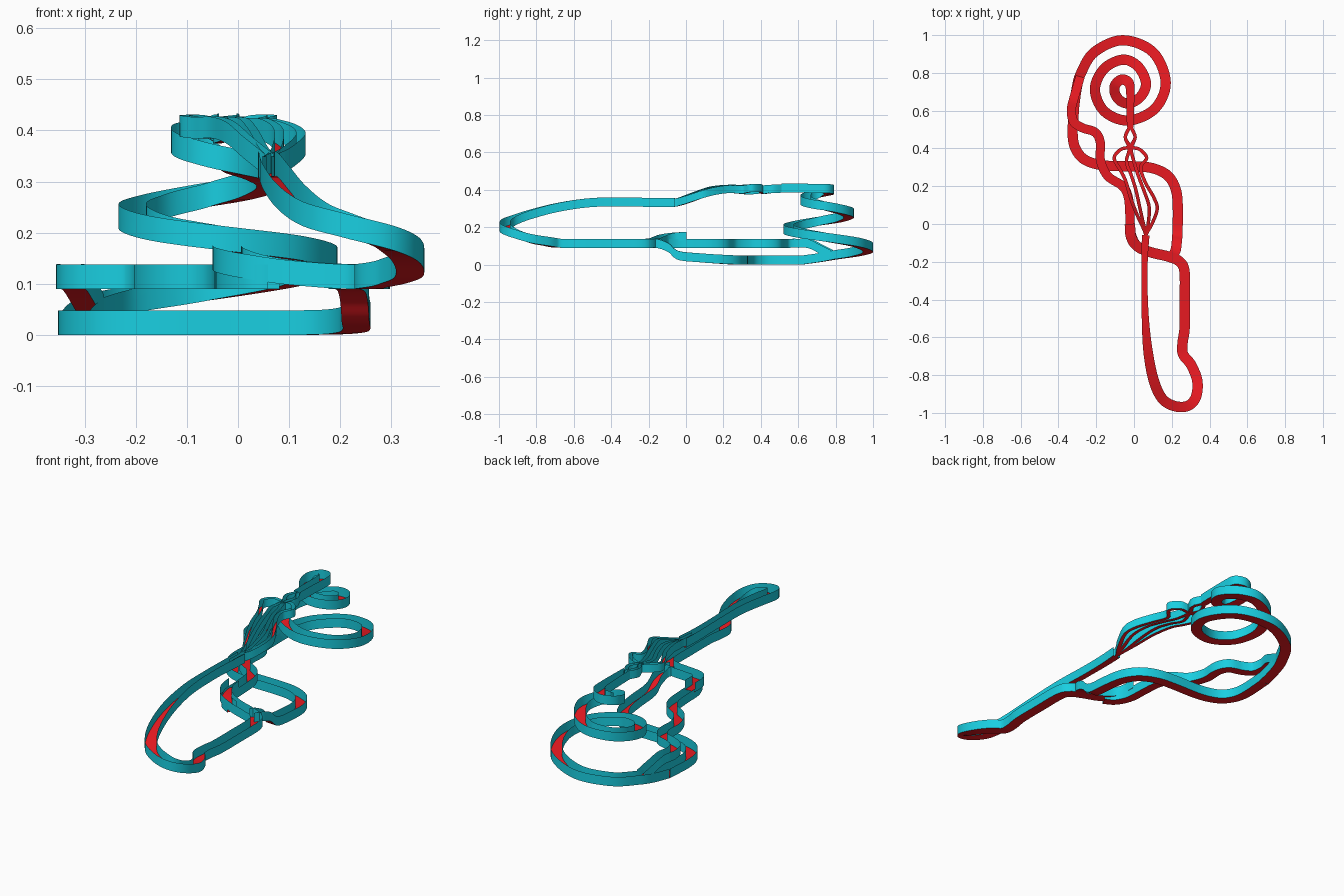
import bpy, bmesh
from mathutils import Vector


def material(name, color):
    m = bpy.data.materials.new(name)
    m.diffuse_color = color
    return m


RED = material("road_red", (0.80, 0.01, 0.015, 1))
CYAN = material("wall_cyan", (0.01, 0.62, 0.75, 1))


def spline(points, steps):
    """Smooth path through (x, y, z, width) points."""
    p = [Vector(q) for q in points]
    p = [2 * p[0] - p[1]] + p + [2 * p[-1] - p[-2]]
    out = []
    for i in range(1, len(p) - 2):
        a, b, c, d = p[i - 1:i + 3]
        for k in range(steps):
            t = k / steps
            q = 0.5 * (2 * b + (c - a) * t + (2 * a - 5 * b + 4 * c - d) * t * t
                       + (3 * b - a - 3 * c + d) * t ** 3)
            q.z = max(q.z, 0)
            out.append(q)
    return out + [p[-2]]


def track(name, points, width=0.054, wall=0.048, steps=7):
    """Open channel: red floor with a thin cyan wall on each side."""
    pts = spline([(*q, width) if len(q) == 3 else q for q in points], steps)
    bm = bmesh.new()
    prev = None
    for i, q in enumerate(pts):
        d = pts[min(i + 1, len(pts) - 1)] - pts[max(i - 1, 0)]
        side = Vector((-d.y, d.x, 0)).normalized() * q.w / 2
        c, up = Vector((q.x, q.y, q.z)), Vector((0, 0, wall))
        row = [bm.verts.new(v) for v in (c + side + up, c + side, c - side, c - side + up)]
        if prev:
            for j in range(3):
                f = bm.faces.new((prev[j], prev[j + 1], row[j + 1], row[j]))
                f.material_index = 0 if j == 1 else 1
        prev = row
    me = bpy.data.meshes.new(name)
    bm.to_mesh(me)
    bm.free()
    me.materials.append(RED)
    me.materials.append(CYAN)
    ob = bpy.data.objects.new(name, me)
    bpy.context.collection.objects.link(ob)
    bpy.context.view_layer.objects.active = ob
    ob.select_set(True)
    bpy.ops.object.shade_smooth_by_angle(angle=0.6)
    ob.select_set(False)


# Descending spiral, running from the high straight out to the low left side
track("spiral", [
    (-.02, .51, .385, .035), (-.02, .60, .385, .04), (-.02, .71, .383, .045),
    (-.03, .75, .382), (-.065, .765, .375), (-.1, .735, .365), (-.1, .69, .35),
    (-.07, .65, .335), (-.02, .64, .318), (.04, .68, .302), (.063, .75, .288),
    (.02, .835, .268), (-.06, .87, .25), (-.16, .82, .228), (-.207, .71, .208),
    (-.155, .595, .185), (-.03, .548, .165), (.11, .61, .145), (.168, .75, .122),
    (.1, .91, .095), (-.06, .973, .067), (-.21, .91, .045), (-.28, .8, .028),
    (-.303, .72, .014), (-.317, .62, 0)])

# Low road: round the left side, across, then up a ramp to rejoin the upper road
track("low_road", [
    (-.317, .62, 0), (-.325, .48, 0), (-.31, .40, 0), (-.26, .34, 0), (-.16, .31, 0),
    (0, .305, 0), (.1, .295, 0), (.18, .255, .001), (.222, .18, .005), (.232, .08, .012),
    (.23, -.04, .025), (.227, -.09, .065), (.22, -.14, .087), (.2, -.175, .09)])

# Upper left road: leaves the spiral and winds back to the middle
track("winding_road", [
    (-.285, .78, .03), (-.302, .72, .06), (-.32, .66, .088), (-.332, .6, .09),
    (-.318, .54, .09), (-.27, .508, .09), (-.205, .485, .09), (-.178, .43, .09),
    (-.178, .34, .09), (-.14, .255, .09), (-.06, .2, .09), (-.03, .14, .09),
    (-.022, .05, .09), (-.015, -.05, .09), (.02, -.12, .09), (.07, -.15, .09)], width=0.048)

# Long front loop, ending in the raised jump ramp
track("front_loop", [
    (.062, -.06, .308, .04), (.057, -.16, .308, .035), (.055, -.3, .31, .032),
    (.06, -.5, .308, .038), (.075, -.68, .283, .05), (.105, -.83, .245),
    (.15, -.925, .212), (.215, -.964, .19), (.285, -.963, .168), (.328, -.915, .143),
    (.335, -.83, .115), (.302, -.745, .1), (.26, -.69, .091), (.257, -.63, .09),
    (.268, -.55, .09), (.269, -.4, .09), (.267, -.25, .09), (.24, -.198, .09),
    (.18, -.172, .092), (.09, -.15, .1), (.02, -.12, .112), (-.015, -.07, .122),
    (-.022, 0, .127)], width=0.055)

# Narrow braided lanes over the middle, all meeting at both ends
START = [(-.02, .52, .385)]
END = [(.063, -.06, .31), (.057, -.14, .308)]
lanes = {
    "right_lane": [(.006, .46, .382), (-.015, .41, .378), (.03, .395, .388), (.067, .35, .388),
                   (.035, .3, .38), (.06, .22, .382), (.105, .14, .37), (.123, .08, .352),
                   (.095, .0, .325)],
    "left_lane": [(-.046, .46, .382), (-.025, .41, .378), (-.07, .395, .388), (-.105, .35, .388),
                  (-.075, .29, .384), (-.045, .23, .385), (-.015, .13, .375), (.02, .04, .345)],
    "inner_left_lane": [(-.046, .46, .385), (-.025, .4, .38), (-.04, .33, .375), (-.015, .26, .382),
                        (.01, .18, .382), (.03, .09, .36), (.05, .0, .325)],
    "inner_right_lane": [(.006, .46, .385), (-.015, .4, .38), (0, .33, .375), (.025, .25, .382),
                         (.055, .17, .38), (.08, .09, .36), (.075, .0, .325)],
}
for lane, mid in lanes.items():
    track(lane, START + mid + END, width=0.018, wall=0.042, steps=6)
